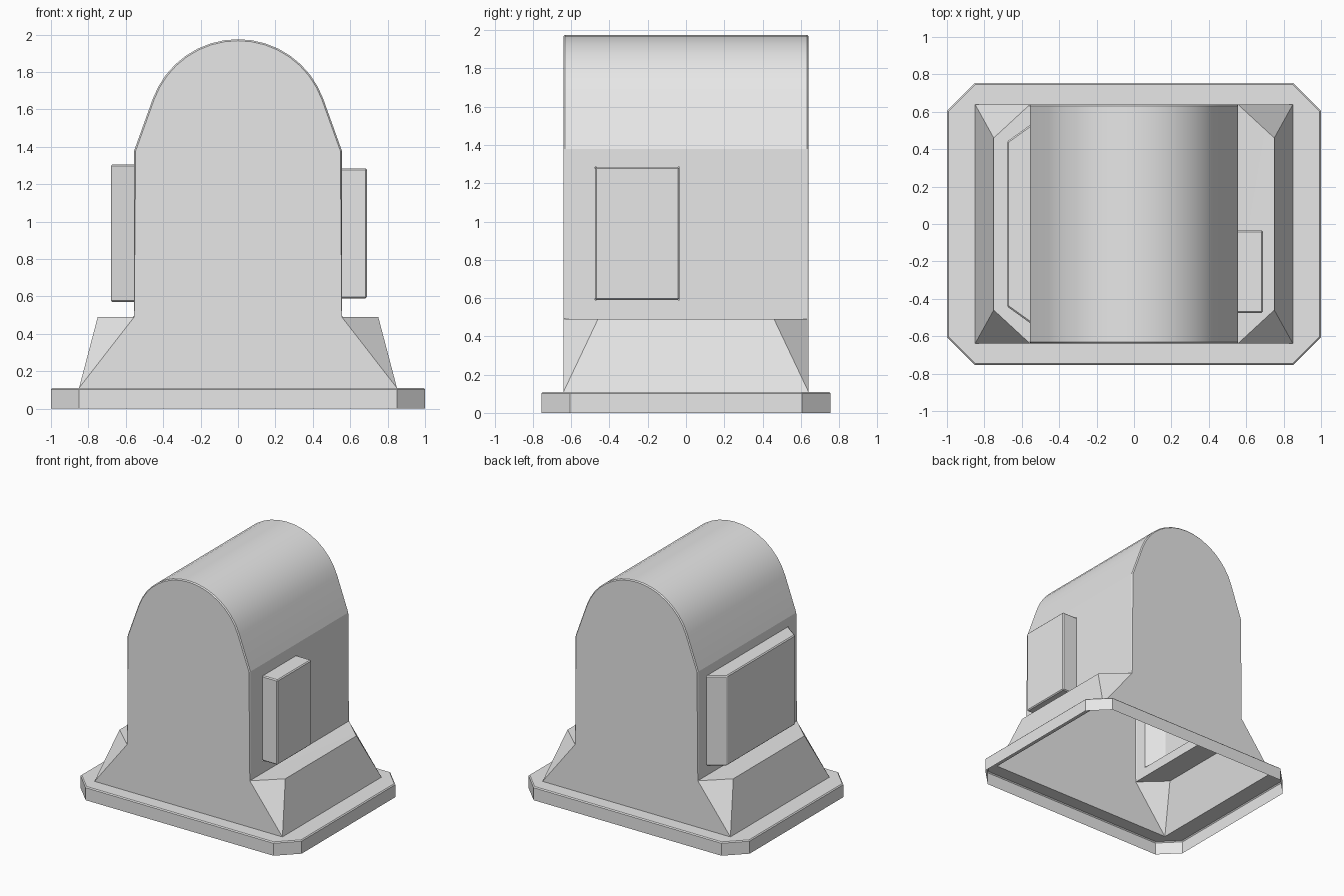
import bpy, bmesh, math

cube = bpy.data.objects.get("Cube")
if cube:
    bpy.data.objects.remove(cube, do_unlink=True)

# One plain grey for everything
grey = bpy.data.materials.new("plain_grey")
grey.use_nodes = True
COLOR = (0.8, 0.8, 0.8, 1)
grey.diffuse_color = COLOR
grey.node_tree.nodes["Principled BSDF"].inputs["Base Color"].default_value = COLOR

DEPTH = 0.64       # half depth of the housing
WALL = 0.555       # half width of the housing
FOOT = 0.85        # half width of the flared foot
PLATE = 0.11       # top of the base plate
SHELF = 0.49       # top of the side flares
SHOULDER = 1.38    # where the walls start to lean in
BEVEL = 0.008


def face(bm, points):
    """Add a face, dropping repeated corners."""
    points = list(dict.fromkeys(points))
    bm.faces.new([bm.verts.new(p) for p in points])


def ring(bm, a, b):
    """Bridge two closed loops of equal length."""
    for i in range(len(a)):
        j = (i + 1) % len(a)
        face(bm, [a[i], a[j], b[j], b[i]])


def finish(name, bm, is_soft):
    """Weld, chamfer the chosen edges and make the object."""
    bmesh.ops.remove_doubles(bm, verts=bm.verts, dist=0.0005)
    bmesh.ops.recalc_face_normals(bm, faces=bm.faces)
    soft = [e for e in bm.edges if len(e.link_faces) == 2 and is_soft(e)]
    bmesh.ops.bevel(bm, geom=soft, offset=BEVEL, segments=1,
                    affect='EDGES', clamp_overlap=True)
    mesh = bpy.data.meshes.new(name)
    bm.to_mesh(mesh)
    bm.free()
    mesh.materials.append(grey)
    obj = bpy.data.objects.new(name, mesh)
    bpy.context.collection.objects.link(obj)
    bpy.ops.object.select_all(action='DESELECT')
    obj.select_set(True)
    bpy.context.view_layer.objects.active = obj
    bpy.ops.object.shade_smooth_by_angle(angle=math.radians(15))
    return obj


def rect(x, y0, y1, z0, z1):
    return [(x, y0, z0), (x, y1, z0), (x, y1, z1), (x, y0, z1)]


# Base plate: clipped-corner rim, open underneath
bm = bmesh.new()
X, Y, CUT = 1.0, 0.755, 0.15
outline, foot = [], []
for sx, sy in ((1, 1), (-1, 1), (-1, -1), (1, -1)):
    pair = [(sx * X, sy * (Y - CUT)), (sx * (X - CUT), sy * Y)]
    outline += pair if sx * sy > 0 else pair[::-1]
    foot += [(sx * FOOT, sy * DEPTH, PLATE)] * 2
low = [(x, y, 0) for x, y in outline]
top = [(x, y, PLATE) for x, y in outline]
ring(bm, low, top)
ring(bm, top, foot)
finish("base_plate", bm, lambda e: all(
    abs(v.co.z - PLATE) < 0.001 and (abs(v.co.x) > 0.9 or abs(v.co.y) > 0.7)
    for v in e.verts))

# Housing: arched shell with flared feet and a window in each side wall
windows = {1: (-0.475, -0.035, 0.59, 1.285), -1: (-0.53, 0.53, 0.57, 1.305)}
STEPS, RADIUS, CENTRE = 16, 0.485, 1.49
arch = [(WALL, SHOULDER)]
for i in range(STEPS + 1):
    a = math.radians(20 + 140 * i / STEPS)
    arch.append((RADIUS * math.cos(a), CENTRE + RADIUS * math.sin(a)))
arch.append((-WALL, SHOULDER))
profile = [(FOOT, PLATE), (WALL, SHELF)] + arch + [(-WALL, SHELF), (-FOOT, PLATE)]

bm = bmesh.new()
for y in (-DEPTH, DEPTH):
    face(bm, [(x, y, z) for x, z in profile])
for (x0, z0), (x1, z1) in zip(arch, arch[1:]):
    face(bm, [(x0, -DEPTH, z0), (x0, DEPTH, z0), (x1, DEPTH, z1), (x1, -DEPTH, z1)])
for s in (1, -1):
    ring(bm, rect(s * WALL, -DEPTH, DEPTH, SHELF, SHOULDER),
         rect(s * WALL, *windows[s]))
    inner = [(s * WALL, y, SHELF) for y in (-DEPTH, DEPTH)]
    outer = [(s * 0.75, y, SHELF) for y in (-0.46, 0.46)]
    ground = [(s * FOOT, y, PLATE) for y in (-DEPTH, DEPTH)]
    face(bm, [inner[0], outer[0], outer[1], inner[1]])
    face(bm, [outer[0], ground[0], ground[1], outer[1]])
    for k in (0, 1):
        face(bm, [inner[k], outer[k], ground[k]])
finish("arched_housing", bm, lambda e: abs(e.verts[0].co.y - e.verts[1].co.y) < 0.001
       and all(abs(v.co.y) > DEPTH - 0.001 and v.co.z > SHELF - 0.001
               and abs(v.co.x) < WALL + 0.001 for v in e.verts))


def side_box(name, s, reach, slant):
    """Hollow box standing off a side wall, with ends slanted inwards."""
    y0, y1, z0, z1 = windows[s]
    bm = bmesh.new()
    cap = rect(s * reach, y0 + slant, y1 - slant, z0, z1)
    ring(bm, rect(s * WALL, y0, y1, z0, z1), cap)
    face(bm, cap)
    finish(name, bm, lambda e: True)


side_box("left_side_box", 1, 0.69, 0)
side_box("right_side_box", -1, 0.68, 0.09)
